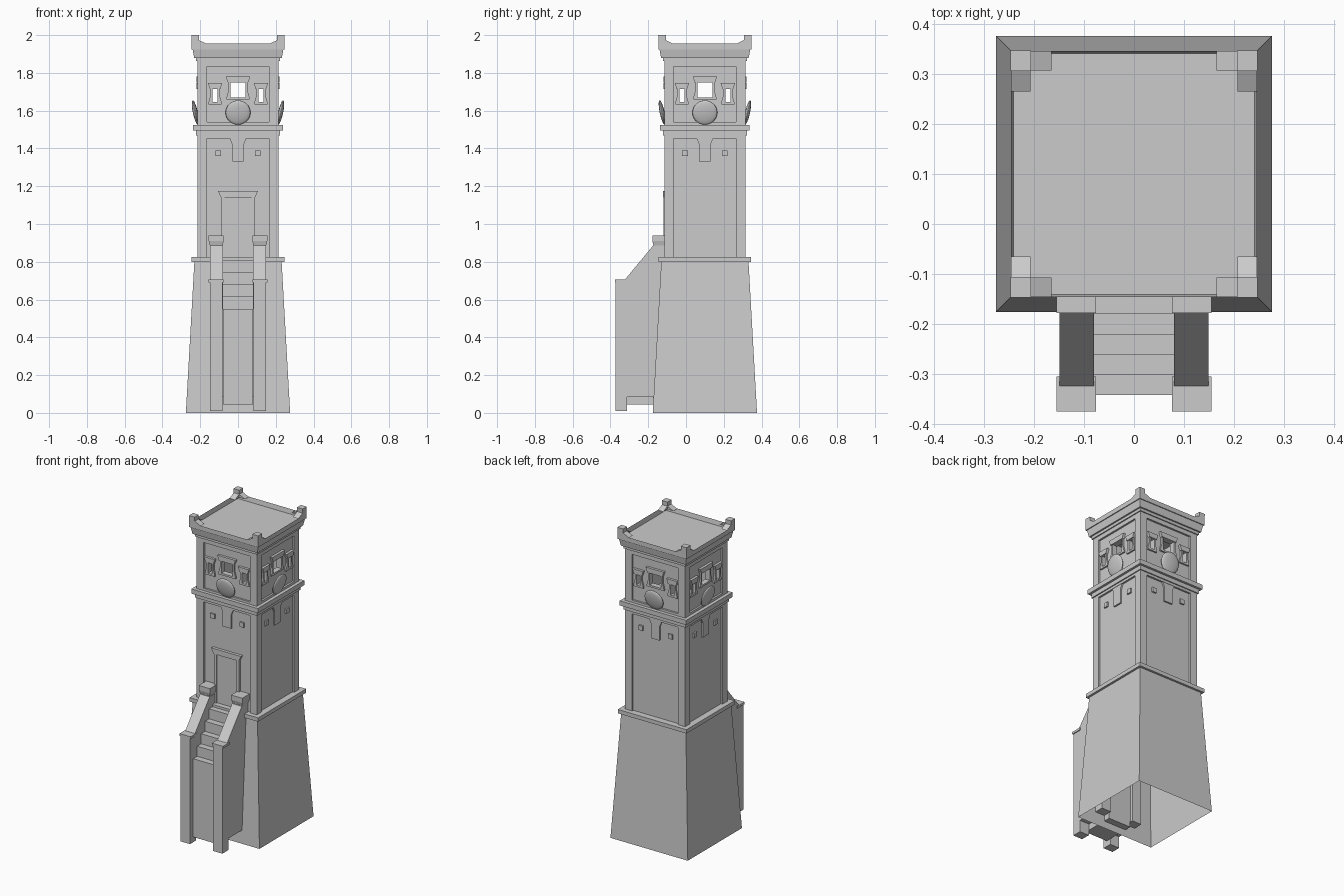
import bpy, bmesh, math
from mathutils import Matrix, Vector

if "Cube" in bpy.data.objects:
    bpy.data.objects.remove(bpy.data.objects["Cube"])

CY = 0.10  # tower axis in y


def box(bm, x0, x1, y0, y1, z0, z1):
    m = Matrix.Translation(((x0 + x1) / 2, (y0 + y1) / 2, (z0 + z1) / 2)) @ \
        Matrix.Diagonal((abs(x1 - x0), abs(y1 - y0), abs(z1 - z0), 1))
    bmesh.ops.create_cube(bm, size=1, matrix=m)


def frustum(bm, h0, z0, h1, z1, c=(0, 0)):
    """Square tapered block with half widths h0 (bottom) and h1 (top)."""
    rings = [[bm.verts.new((c[0] + sx * h, c[1] + sy * h, z))
              for sx, sy in ((-1, -1), (1, -1), (1, 1), (-1, 1))]
             for h, z in ((h0, z0), (h1, z1))]
    a, b = rings
    bottom, top = bm.faces.new(a[::-1]), bm.faces.new(b)
    for i in range(4):
        j = (i + 1) % 4
        bm.faces.new((a[i], a[j], b[j], b[i]))
    return bottom, top


def prism(bm, pts, a0, a1, axis='y'):
    """Extrude an (x,z) outline along y, or a (y,z) outline along x."""
    def put(p, a):
        return bm.verts.new((p[0], a, p[1]) if axis == 'y' else (a, p[0], p[1]))
    a = [put(p, a0) for p in pts]
    b = [put(p, a1) for p in pts]
    bm.faces.new(a)
    bm.faces.new(b[::-1])
    for i in range(len(pts)):
        j = (i + 1) % len(pts)
        bm.faces.new((a[i], a[j], b[j], b[i]))


def four(bm):
    """Repeat everything on the four sides of the tower."""
    src = bm.verts[:] + bm.edges[:] + bm.faces[:]
    for k in (1, 2, 3):
        d = bmesh.ops.duplicate(bm, geom=src)
        vs = [g for g in d['geom'] if isinstance(g, bmesh.types.BMVert)]
        bmesh.ops.rotate(bm, verts=vs, cent=(0, 0, 0), matrix=Matrix.Rotation(k * math.pi / 2, 3, 'Z'))


def finish(bm, name, y=CY, smooth=False):
    bmesh.ops.recalc_face_normals(bm, faces=bm.faces)
    for f in bm.faces:
        f.smooth = smooth
    me = bpy.data.meshes.new(name)
    bm.to_mesh(me)
    bm.free()
    ob = bpy.data.objects.new(name, me)
    ob.location.y = y
    bpy.context.collection.objects.link(ob)
    return ob


# Sloping base, open underneath
bm = bmesh.new()
bottom, top = frustum(bm, 0.276, 0, 0.231, 0.80)
bm.faces.remove(bottom)
finish(bm, "base")

# Ledges between the storeys
for name, h, z0, z1 in (("base_ledge", 0.245, 0.80, 0.825), ("shaft_ledge", 0.237, 1.495, 1.525),
                        ("shaft_ledge_step", 0.222, 1.468, 1.495), ("room_cornice", 0.222, 1.862, 1.88)):
    bm = bmesh.new()
    frustum(bm, h, z0, h, z1)
    finish(bm, name)

# Shaft core
bm = bmesh.new()
frustum(bm, 0.203, 0.82, 0.203, 1.49)
finish(bm, "shaft_core")

# Corner pilasters and top bands framing the recessed panels
for name, z0, z1, low, high in (("shaft_frame", 0.82, 1.49, 0, 1.452), ("room_frame", 1.52, 1.88, 1.54, 1.835)):
    bm = bmesh.new()
    box(bm, 0.165, 0.215, -0.215, -0.165, z0, z1)
    box(bm, -0.165, 0.165, -0.215, -0.19, high, z1)
    if low:
        box(bm, -0.165, 0.165, -0.215, -0.19, z0, low)
    four(bm)
    finish(bm, name)

# Hanging tabs under the shaft band
bm = bmesh.new()
prism(bm, [(-0.03, 1.33), (0.03, 1.33), (0.03, 1.42), (0.045, 1.455), (-0.045, 1.455), (-0.03, 1.42)], -0.213, -0.2)
for s in (-1, 1):
    box(bm, s * 0.09, s * 0.12, -0.213, -0.2, 1.36, 1.39)
four(bm)
finish(bm, "shaft_tabs")

# Hollow upper room: piers, with wall above and below each opening
Y0, Y1 = -0.203, -0.178
bm = bmesh.new()
for s in (-1, 1):
    box(bm, s * 0.04, s * 0.108, Y0, Y1, 1.52, 1.88)
    box(bm, s * 0.135, s * 0.203, Y0, Y1, 1.52, 1.88)
for x0, x1, lo, hi in ((-0.135, -0.108, 1.645, 1.715), (-0.04, 0.04, 1.67, 1.75), (0.108, 0.135, 1.645, 1.715)):
    box(bm, x0, x1, Y0, Y1, 1.52, lo)
    box(bm, x0, x1, Y0, Y1, hi, 1.88)
four(bm)
finish(bm, "room_walls")

# Window surrounds with flared lintels
bm = bmesh.new()
for c, w, lo, hi in ((-0.1215, 0.0135, 1.645, 1.715), (0, 0.04, 1.67, 1.75), (0.1215, 0.0135, 1.645, 1.715)):
    o = w + 0.014
    prism(bm, [(c - o, hi), (c + o, hi), (c + o + 0.011, hi + 0.032), (c - o - 0.011, hi + 0.032)], -0.219, -0.2)
    for s in (-1, 1):
        prism(bm, [(c + s * w, lo), (c + s * (o + 0.007), lo), (c + s * (o - 0.003), lo + 0.035),
                   (c + s * (o - 0.003), hi), (c + s * w, hi)], -0.213, -0.2)
    box(bm, c - o - 0.007, c + o + 0.007, -0.213, -0.2, lo - 0.012, lo)
four(bm)
finish(bm, "window_surrounds")

# Round domed shields leaning out under the middle windows
bm = bmesh.new()
m = Matrix.Translation((0, -0.226, 1.59)) @ Matrix.Rotation(math.radians(12 + 90), 4, 'X') @ \
    Matrix.Diagonal((0.066, 0.066, 0.013, 1))
bmesh.ops.create_uvsphere(bm, u_segments=28, v_segments=12, radius=1, matrix=m)
four(bm)
finish(bm, "shields", smooth=True)

# Roof slab with a sunken square
bm = bmesh.new()
bottom, top = frustum(bm, 0.232, 1.88, 0.246, 1.955)
bmesh.ops.inset_individual(bm, faces=[top], thickness=0.127)
r = bmesh.ops.extrude_discrete_faces(bm, faces=[top])
bmesh.ops.translate(bm, verts=r['faces'][0].verts, vec=(0, 0, -0.03))
finish(bm, "roof")

# Upturned roof corners
bm = bmesh.new()
frustum(bm, 0.0195, 1.95, 0.0205, 2.0, c=(0.2265, -0.2265))
arm = [(0.165, 1.953), (0.21, 1.953), (0.21, 1.975)]
prism(bm, arm, -0.246, -0.207)
prism(bm, [(-u, z) for u, z in arm], 0.207, 0.246, 'x')
four(bm)
finish(bm, "roof_corners")

# Door with flared lintel
bm = bmesh.new()
for s in (-1, 1):
    box(bm, s * 0.072, s * 0.09, -0.218, -0.2, 0.82, 1.14)
box(bm, -0.075, 0.075, -0.211, -0.2, 0.82, 1.14)
prism(bm, [(-0.09, 1.14), (0.09, 1.14), (0.106, 1.175), (-0.106, 1.175)], -0.222, -0.2)
finish(bm, "door")

# Staircase as one stepped profile
pts = [(-0.13, 0.045), (-0.342, 0.045)]
for i in range(5):
    y, z = -0.342 + 0.0405 * i, 0.55 + 0.065 * i
    pts += [(y, z), (y + 0.0405, z)]
pts[-1] = (-0.13, 0.81)
bm = bmesh.new()
prism(bm, pts, -0.08, 0.08, 'x')
finish(bm, "stairs", y=0)

# Side walls of the stair with sloping tops
bm = bmesh.new()
for s in (-1, 1):
    prism(bm, [(-0.33, 0.085), (-0.13, 0.085), (-0.13, 0.885), (-0.175, 0.885), (-0.328, 0.70)],
          s * 0.08, s * 0.149, 'x')
finish(bm, "stair_walls", y=0)

# Stair posts with caps
bm = bmesh.new()
for s in (-1, 1):
    box(bm, s * 0.082, s * 0.149, -0.372, -0.312, 0.01, 0.69)
    box(bm, s * 0.076, s * 0.155, -0.375, -0.305, 0.69, 0.705)
    box(bm, s * 0.082, s * 0.149, -0.174, -0.112, 0.08, 0.89)
    frustum(bm, 0.033, 0.885, 0.0395, 0.91, c=(s * 0.1155, -0.1385))
    frustum(bm, 0.0395, 0.91, 0.0395, 0.94, c=(s * 0.1155, -0.1385))
finish(bm, "stair_posts", y=0)
